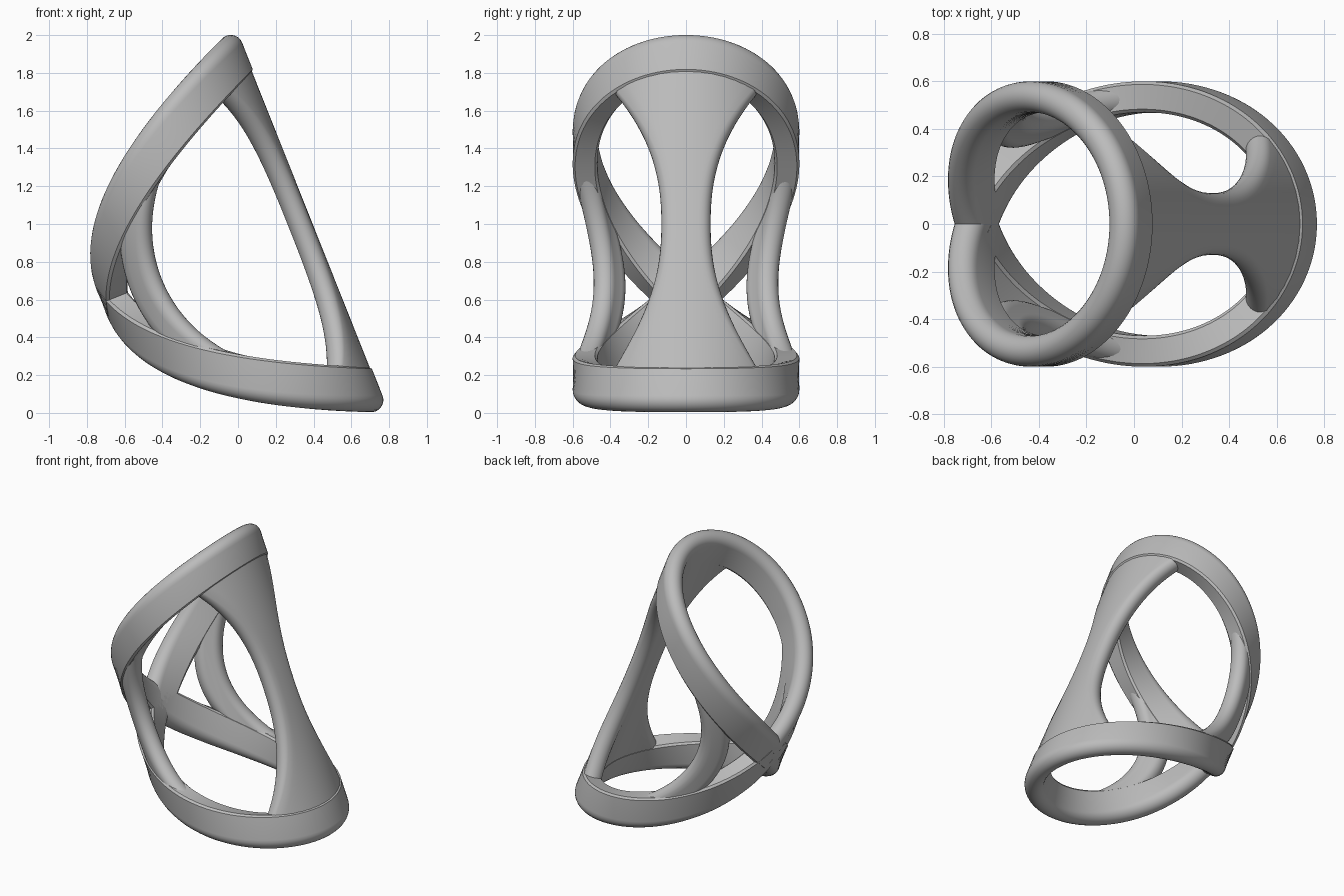
import bpy, bmesh
from math import sin, cos, pi, radians, hypot

cube = bpy.data.objects.get("Cube")
if cube:
    bpy.data.objects.remove(cube, do_unlink=True)

TILT = radians(21.7)        # lean of the sleeve axis
OFFSET = 0.145              # sleeve axis offset
RADIUS = 0.535              # middle of the sleeve wall
MID = 0.808                 # crossing height along the axis
RISE = 0.955                # reach of each loop from the crossing

grey = bpy.data.materials.new("plain_grey")
grey.use_nodes = True
colour = (0.5, 0.5, 0.5, 1)
grey.diffuse_color = colour
grey.node_tree.nodes["Principled BSDF"].inputs["Base Color"].default_value = colour


def on_sleeve(theta, a, r):
    """Point on the tilted cylinder: angle, height along axis, radius."""
    p = OFFSET + r * cos(theta)
    return (p * cos(TILT) - a * sin(TILT), r * sin(theta),
            p * sin(TILT) + a * cos(TILT))


def loft(name, rows):
    """Skin closed cross-sections and cap both ends."""
    bm = bmesh.new()
    rings = [[bm.verts.new(co) for co in row] for row in rows]
    n = len(rings[0])
    for r0, r1 in zip(rings, rings[1:]):
        for i in range(n):
            j = (i + 1) % n
            bm.faces.new((r0[i], r0[j], r1[j], r1[i]))
    bm.faces.new(rings[0])
    bm.faces.new(rings[-1])
    bmesh.ops.recalc_face_normals(bm, faces=bm.faces)
    mesh = bpy.data.meshes.new(name)
    bm.to_mesh(mesh)
    bm.free()
    mesh.materials.append(grey)
    obj = bpy.data.objects.new(name, mesh)
    bpy.context.collection.objects.link(obj)
    bpy.ops.object.select_all(action='DESELECT')
    obj.select_set(True)
    bpy.context.view_layer.objects.active = obj
    bpy.ops.object.shade_smooth_by_angle(angle=radians(35))


# Loop section: rounded outer rim, crisp inner rim
HALF, ROUND = 0.115, 0.065
loop_section = [(-HALF, -0.052), (-HALF + 0.013, -ROUND)]
for i in range(13):
    t = -pi / 2 + pi * i / 12
    loop_section.append((HALF - ROUND + ROUND * cos(t), ROUND * sin(t)))
loop_section += [(-HALF + 0.013, ROUND), (-HALF, 0.052)]


def loop(name, sign):
    """One loop of the figure eight, wrapped round the sleeve."""
    rows, steps = [], 128
    for i in range(steps + 1):
        phi = 2 * pi * i / steps
        h, slope = RISE * sin(phi / 2), RISE / 2 * cos(phi / 2)
        size = hypot(slope, RADIUS)
        rows.append([on_sleeve(pi + phi - n * slope / size / RADIUS,
                               MID + sign * (h + n * RADIUS / size),
                               RADIUS + depth) for n, depth in loop_section])
    loft(name, rows)


def panel(name, reach, edges, r, edge):
    """Curved strip of the sleeve wall between two angle functions."""
    section = [(-1 + i / 6, 0, edge) for i in range(12)]
    for side in (1, -1):
        for i in range(13):
            t = pi / 2 - pi * i / 12
            section.append((side, side * edge * (cos(t) - 1) + side * edge,
                            side * edge * sin(t)))
        if side == 1:
            section += [(1 - i / 6, 0, -edge) for i in range(1, 12)]
    section = section[1:-1]
    rows, steps = [], 48
    for i in range(steps + 1):
        d = reach * (2 * i / steps - 1)
        lo, hi = edges(d)
        mid, half = radians(lo + hi) / 2, radians(hi - lo) / 2
        rows.append([on_sleeve(mid + k * (half - edge / r) + du / r, MID + d,
                               r + depth) for k, du, depth in section])
    loft(name, rows)


def bar_edges(d):
    w = 14 + 31 * abs(d / 0.81) ** 2.3
    return -w, w


loop("upper_loop", 1)
loop("lower_loop", -1)

# Waisted bar joining the tips of both loops
panel("waisted_bar", 0.87, bar_edges, 0.532, 0.06)

# Bowed struts on both sides
for side, name in ((1, "back_strut"), (-1, "front_strut")):
    panel(name, 0.62,
          lambda d: sorted((side * (120 - 92 * d * d), side * (141 - 89 * d * d))),
          0.532, 0.06)
